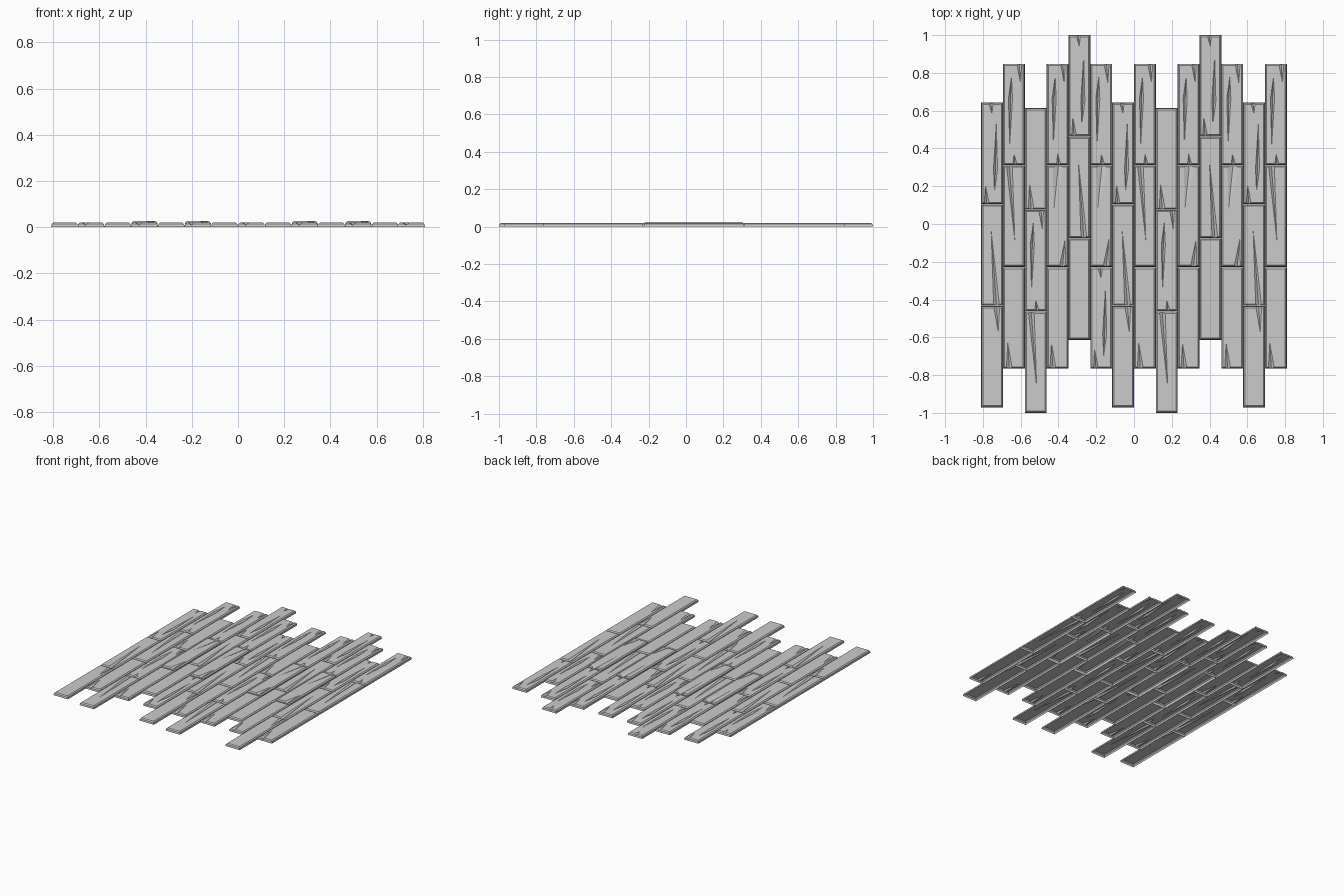
import bpy, bmesh
from math import pi

if "Cube" in bpy.data.objects:
    bpy.data.objects.remove(bpy.data.objects["Cube"])

W, L, H = 0.1155, 0.536, 0.020     # plank width, length, thickness
STEP_X, STEP_Y = 0.1156, 0.5385    # plank spacing


def add_object(name, bm):
    bmesh.ops.recalc_face_normals(bm, faces=bm.faces)
    me = bpy.data.meshes.new(name)
    bm.to_mesh(me)
    bm.free()
    ob = bpy.data.objects.new(name, me)
    bpy.context.collection.objects.link(ob)
    return ob


def blank_plank():
    # Slightly sloped sides with a chamfered top edge
    bm = bmesh.new()
    rings = []
    for z, inset in ((0, 0), (H - 0.007, 0.002), (H, 0.009)):
        x, y = W / 2 - inset, L / 2 - inset
        rings.append([bm.verts.new((sx * x, sy * y, z))
                      for sx, sy in ((-1, -1), (1, -1), (1, 1), (-1, 1))])
    bm.faces.new(rings[0])
    bm.faces.new(rings[-1])
    for a, b in zip(rings, rings[1:]):
        for i in range(4):
            j = (i + 1) % 4
            bm.faces.new((a[i], a[j], b[j], b[i]))
    return add_object("plank_blank", bm)


def crack_cutter(x0, hw, y0, x1, y1):
    # V groove: wide base (x, half width, y) narrowing to a tip (x, y)
    bm = bmesh.new()
    t = H + 0.002
    v = [bm.verts.new(p) for p in ((x0 - hw, y0, t), (x0 + hw, y0, t),
                                   (x1, y1, t), (x0, y0, H - 0.012))]
    for f in ((0, 1, 2), (0, 1, 3), (1, 2, 3), (2, 0, 3)):
        bm.faces.new([v[i] for i in f])
    return add_object("crack_cutter", bm)


def plank_mesh(cracks):
    ob = blank_plank()
    cutters = [crack_cutter(*c) for c in cracks]
    for cutter in cutters:
        mod = ob.modifiers.new("crack", 'BOOLEAN')
        mod.operation, mod.object, mod.solver = 'DIFFERENCE', cutter, 'EXACT'
    dg = bpy.context.evaluated_depsgraph_get()
    me = bpy.data.meshes.new_from_object(ob.evaluated_get(dg))
    for o in [ob] + cutters:
        bpy.data.objects.remove(o)
    # The planks are open underneath
    bm = bmesh.new()
    bm.from_mesh(me)
    under = [f for f in bm.faces if all(v.co.z < 1e-4 for v in f.verts)]
    bmesh.ops.delete(bm, geom=under, context='FACES')
    bm.to_mesh(me)
    bm.free()
    return me


E = L / 2 + 0.003   # just past the plank end
types = {
    # end chips plus a long split in the middle
    "A": plank_mesh([(-0.006, 0.015, E, 0.0, 0.20), (0.018, 0.013, -0.09, 0.023, 0.20),
                     (0.018, 0.012, -0.089, 0.012, -0.22), (-0.028, 0.016, -E, -0.036, -0.15)]),
    # long split running in from one end
    "B": plank_mesh([(0.024, 0.018, -E, -0.010, 0.20)]),
    # single end chip
    "C": plank_mesh([(-0.024, 0.019, -E, -0.034, -0.11)]),
    # large split and a corner chip (raised planks)
    "D": plank_mesh([(0.004, 0.034, E, -0.024, -0.01), (0.026, 0.020, -E, 0.042, -0.10)]),
    "P": plank_mesh([]),
}

# Column patterns: top edge, then planks from back to front (lower case = turned)
edge_a = (0.642, "ABc")
edge_b = (0.848, "abC")
edge_c = (0.613, "Cab")
mid = (0.848, "aDC")
tall = (1.0, "ABP")
split = (0.848, "aDA")
columns = [edge_a, edge_b, edge_c, mid, tall, split, edge_a,
           edge_b, edge_c, mid, tall, mid, edge_a, edge_b]

for c, (top, pattern) in enumerate(columns):
    for r, key in enumerate(pattern):
        ob = bpy.data.objects.new(f"plank_{c + 1}_{r + 1}", types[key.upper()])
        bpy.context.collection.objects.link(ob)
        lift = 0.006 if key == "D" else 0.0
        ob.location = ((c - 6.5) * STEP_X, top - L / 2 - r * STEP_Y, lift)
        if key.islower():
            ob.rotation_euler.z = pi
